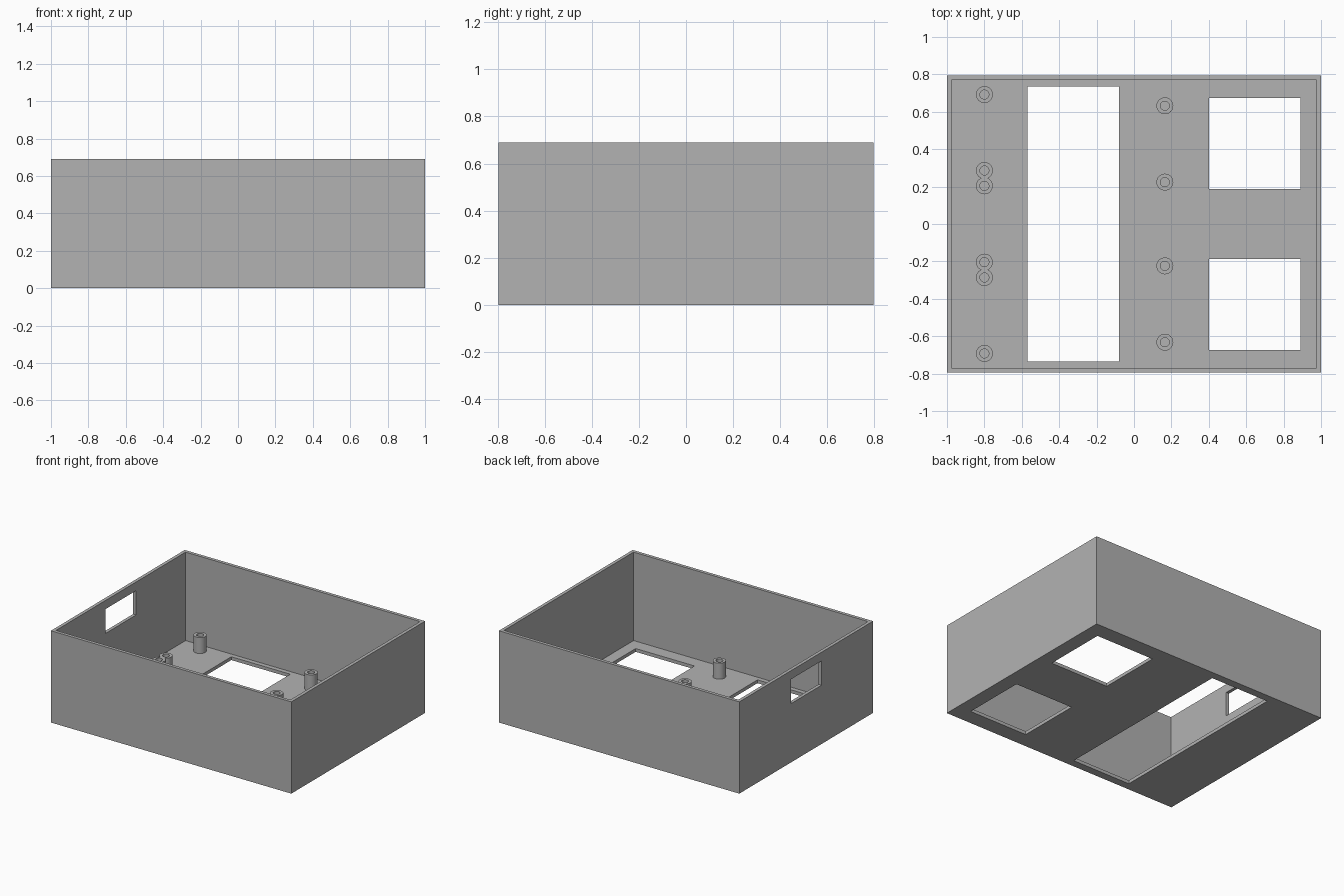
import bpy, bmesh, math
from mathutils import Vector

cube = bpy.data.objects.get("Cube")
if cube:
    bpy.data.objects.remove(cube, do_unlink=True)

HALF_X, HALF_Y, HEIGHT = 1.0, 0.795, 0.69
WALL = FLOOR = 0.025

grey = bpy.data.materials.new("grey_plastic")
grey.use_nodes = True
colour = (0.448, 0.448, 0.448, 1)
grey.diffuse_color = colour
grey.node_tree.nodes["Principled BSDF"].inputs["Base Color"].default_value = colour


def add_object(name, mesh):
    obj = bpy.data.objects.new(name, mesh)
    bpy.context.collection.objects.link(obj)
    return obj


def box(name, x, y, z):
    """Axis-aligned box from (min, max) ranges."""
    bm = bmesh.new()
    bmesh.ops.create_cube(bm, size=1)
    for v in bm.verts:
        v.co = Vector([r[0] if c < 0 else r[1] for c, r in zip(v.co, (x, y, z))])
    mesh = bpy.data.meshes.new(name)
    bm.to_mesh(mesh)
    bm.free()
    mesh.materials.append(grey)
    return add_object(name, mesh)


def cut(target, name, x, y, z):
    """Subtract a box from the target and drop the cutter."""
    cutter = box(name, x, y, z)
    cutter.hide_render = True
    mod = target.modifiers.new(name, "BOOLEAN")
    mod.operation = "DIFFERENCE"
    mod.solver = "EXACT"
    mod.object = cutter
    bpy.context.view_layer.objects.active = target
    bpy.ops.object.modifier_apply(modifier=name)
    bpy.data.objects.remove(cutter, do_unlink=True)


# Open-topped case
case = box("case", (-HALF_X, HALF_X), (-HALF_Y, HALF_Y), (0, HEIGHT))
cut(case, "cavity", (-HALF_X + WALL, HALF_X - WALL),
    (-HALF_Y + WALL, HALF_Y - WALL), (FLOOR, HEIGHT + 0.1))

# Floor openings: one long slot and two squares
through = (-0.1, FLOOR + 0.05)
cut(case, "long_opening", (-0.57, -0.08), (-0.735, 0.735), through)
cut(case, "back_opening", (0.4, 0.89), (0.187, 0.673), through)
cut(case, "front_opening", (0.4, 0.89), (-0.673, -0.187), through)

# Window in the side wall
cut(case, "side_window", (-HALF_X - 0.1, -HALF_X + 0.1), (-0.183, 0.183), (0.442, 0.625))

# Hollow mounting post, spun from its wall section
OUTER, INNER, POST_TOP = 0.045, 0.024, 0.145
section = [(OUTER, FLOOR), (OUTER, POST_TOP), (INNER, POST_TOP), (INNER, FLOOR)]
bm = bmesh.new()
verts = [bm.verts.new((r, 0, z)) for r, z in section]
edges = [bm.edges.new(pair) for pair in zip(verts, verts[1:])]
bmesh.ops.spin(bm, geom=verts + edges, cent=(0, 0, 0), axis=(0, 0, 1),
               angle=math.tau, steps=40)
bmesh.ops.remove_doubles(bm, verts=bm.verts, dist=0.0001)
bmesh.ops.recalc_face_normals(bm, faces=bm.faces)
# The outer side must face outwards
for f in bm.faces:
    c = f.calc_center_median()
    radial = f.normal.x * c.x + f.normal.y * c.y
    inward = c.xy.length < (OUTER + INNER) / 2
    if abs(f.normal.z) > 0.5:
        wrong = f.normal.z < 0
    else:
        wrong = (radial > 0) == inward
    if wrong:
        f.normal_flip()
post_mesh = bpy.data.meshes.new("mounting_post")
bm.to_mesh(post_mesh)
bm.free()
post_mesh.materials.append(grey)
post_mesh.shade_smooth()
post_mesh.set_sharp_from_angle(angle=math.radians(30))

# Two rows of posts, mirrored front to back
for row, x, offsets in (("left_row", -0.8, (0.692, 0.286, 0.204)),
                        ("middle_row", 0.165, (0.632, 0.224))):
    for y in offsets:
        for side, sign in (("back", 1), ("front", -1)):
            post = add_object(f"{row}_{side}_post", post_mesh)
            post.location = (x, sign * y, 0)
